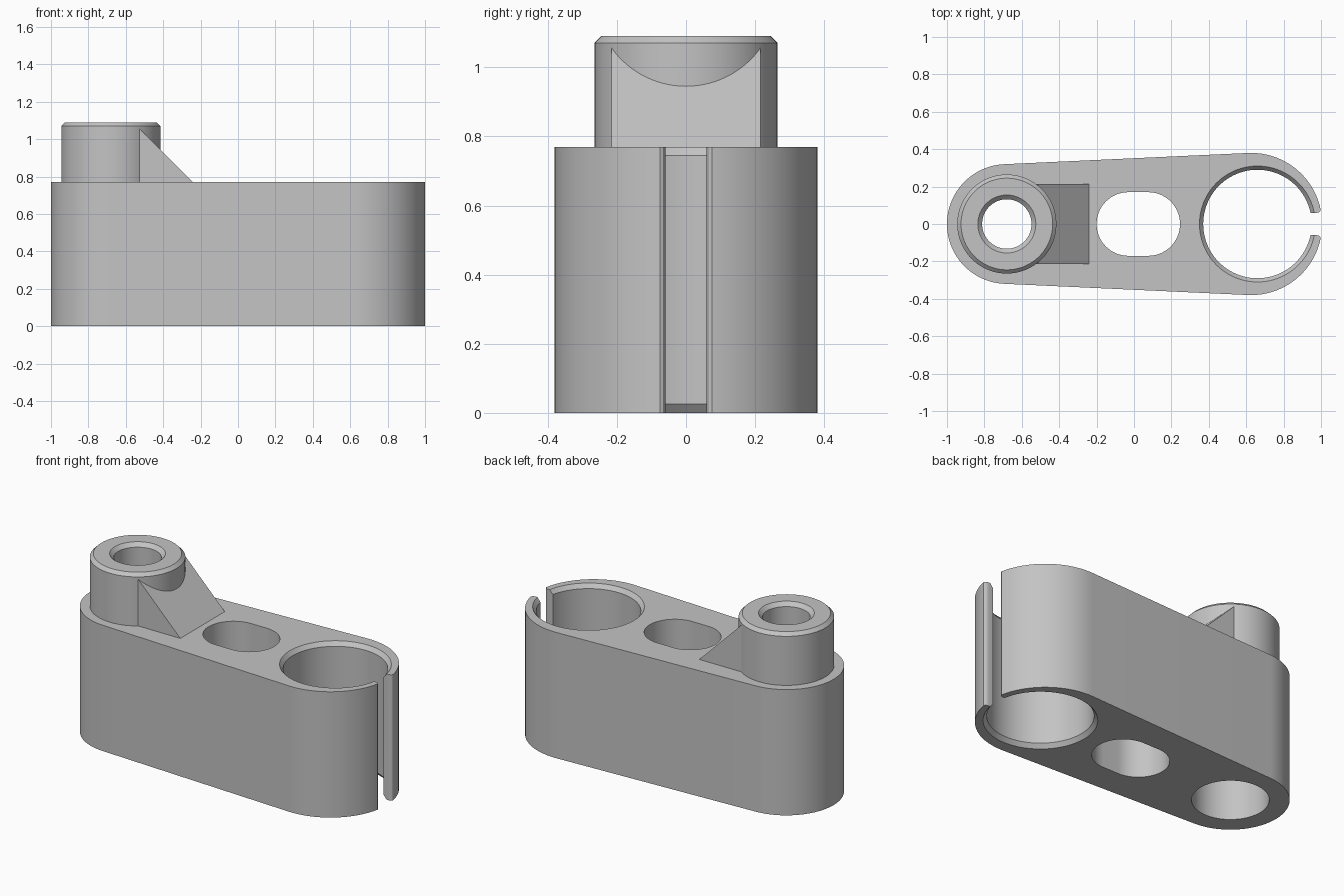
import bpy, bmesh, math
from math import sin, cos, radians

cube = bpy.data.objects.get("Cube")
if cube:
    bpy.data.objects.remove(cube, do_unlink=True)

SEG = 96
HEIGHT = 0.77
BOSS_X, CLIP_X = -0.68, 0.66

grey = bpy.data.materials.new("light grey")
grey.use_nodes = True
colour = (0.55, 0.55, 0.55, 1)
grey.diffuse_color = colour
grey.node_tree.nodes["Principled BSDF"].inputs["Base Color"].default_value = colour


def loft(name, rings):
    """Join closed rings of points into a capped solid."""
    bm = bmesh.new()
    loops = [[bm.verts.new(p) for p in ring] for ring in rings]
    n = len(loops[0])
    for a, b in zip(loops, loops[1:]):
        for i in range(n):
            j = (i + 1) % n
            bm.faces.new((a[i], a[j], b[j], b[i]))
    bm.faces.new(loops[0][::-1])
    bm.faces.new(loops[-1])
    bmesh.ops.recalc_face_normals(bm, faces=bm.faces)
    mesh = bpy.data.meshes.new(name)
    bm.to_mesh(mesh)
    bm.free()
    mesh.materials.append(grey)
    obj = bpy.data.objects.new(name, mesh)
    bpy.context.collection.objects.link(obj)
    return obj


def prism(name, outline, z0, z1):
    return loft(name, [[(x, y, z) for x, y in outline] for z in (z0, z1)])


def arc(cx, r, a0, a1, n=48):
    angles = [radians(a0 + (a1 - a0) * i / n) for i in range(n + 1)]
    return [(cx + r * cos(a), r * sin(a)) for a in angles]


def lathe(name, cx, profile):
    return loft(name, [[(cx + r * cos(2 * math.pi * i / SEG), r * sin(2 * math.pi * i / SEG), z)
                        for i in range(SEG)] for r, z in profile])


def combine(target, other, operation):
    """Apply a boolean and discard the helper."""
    other.hide_render = True
    mod = target.modifiers.new(operation, 'BOOLEAN')
    mod.operation = operation
    mod.solver = 'EXACT'
    mod.object = other
    bpy.context.view_layer.objects.active = target
    bpy.ops.object.modifier_apply(modifier=mod.name)
    bpy.data.objects.remove(other, do_unlink=True)


# Tapered body with two round ends joined by tangent lines
END_X = 0.626
tilt = 90 + math.degrees(math.asin(0.06 / (END_X - BOSS_X)))
body = prism("clip_body", arc(END_X, 0.38, -tilt, tilt)
             + arc(BOSS_X, 0.32, tilt, 360 - tilt), 0, HEIGHT)

# Raised boss with chamfered rim
combine(body, lathe("boss", BOSS_X, [(0.265, 0.6), (0.265, 1.07), (0.245, 1.09)]), 'UNION')

# Sloped gusset bracing the boss
section = [(-0.53, 0.7), (-0.17, 0.7), (-0.53, 1.06)]
combine(body, loft("gusset", [[(x, y, z) for x, z in section] for y in (-0.215, 0.215)]), 'UNION')

# Stepped bore through the boss, wide from below
combine(body, lathe("boss_bore", BOSS_X, [
    (0.21, -0.05), (0.21, 0.77), (0.132, 0.77), (0.132, 1.067), (0.165, 1.10)]), 'DIFFERENCE')

# Large clip hole, chamfered at both ends
combine(body, lathe("clip_hole", CLIP_X, [
    (0.318, -0.01), (0.29, 0.025), (0.29, 0.745), (0.318, 0.78)]), 'DIFFERENCE')

# Oblong window in the middle
combine(body, prism("oblong_hole", arc(0.076, 0.17, -90, 90)
                    + arc(-0.03, 0.17, 90, 270), -0.1, 0.9), 'DIFFERENCE')

# Slot opening the clip, flared to round the lips
half = [(0.85, 0.06), (0.978, 0.06), (0.988, 0.062), (0.995, 0.067),
        (0.999, 0.076), (1.1, 0.076)]
combine(body, prism("clip_slot", half + [(x, -y) for x, y in half[::-1]], -0.1, 0.9), 'DIFFERENCE')

# Smooth curved walls, keep the edges crisp
bpy.ops.object.select_all(action='DESELECT')
body.select_set(True)
bpy.context.view_layer.objects.active = body
bpy.ops.object.shade_smooth_by_angle(angle=radians(30))
